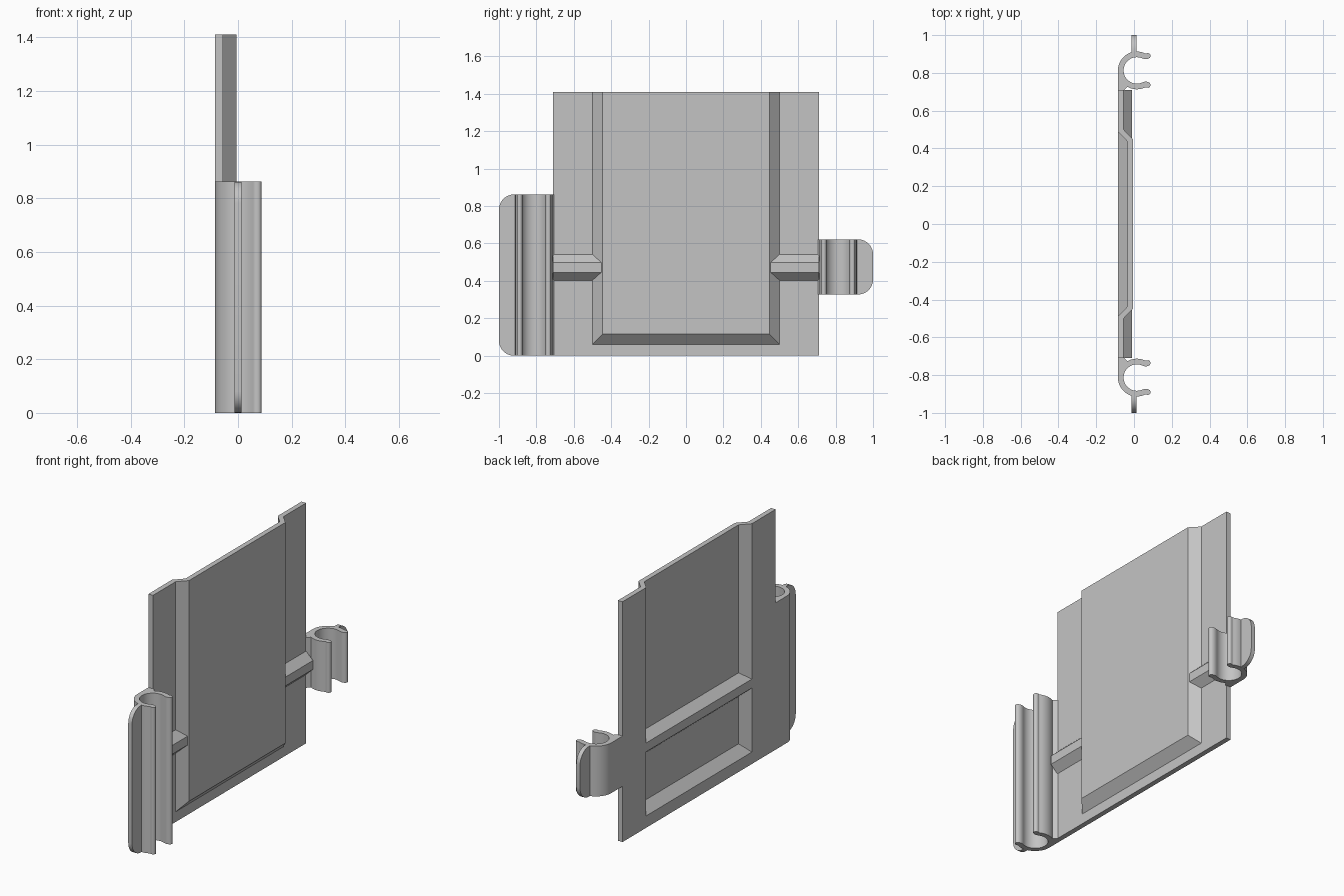
import bpy, bmesh, math
from mathutils import Vector

cube = bpy.data.objects.get("Cube")
if cube:
    bpy.data.objects.remove(cube, do_unlink=True)

grey = bpy.data.materials.new("light_grey")
grey.use_nodes = True
colour = (0.55, 0.55, 0.55, 1)
grey.diffuse_color = colour
grey.node_tree.nodes["Principled BSDF"].inputs["Base Color"].default_value = colour

T = 0.03            # sheet thickness
BACK = -0.085       # rear of the flange
FLANGE = BACK + T   # front of the flange
FACE = -0.005       # front of the raised pan
W, H = 0.71, 1.41   # half width and height of the panel


def finish(name, bm, smooth=False):
    bmesh.ops.recalc_face_normals(bm, faces=bm.faces)
    mesh = bpy.data.meshes.new(name)
    bm.to_mesh(mesh)
    bm.free()
    mesh.materials.append(grey)
    ob = bpy.data.objects.new(name, mesh)
    bpy.context.collection.objects.link(ob)
    if smooth:
        bpy.ops.object.select_all(action='DESELECT')
        ob.select_set(True)
        bpy.context.view_layer.objects.active = ob
        bpy.ops.object.shade_smooth_by_angle(angle=math.radians(35))
    return ob


def prism(name, outline, offset, smooth=False):
    """Extrude a closed outline of 3D points along an offset."""
    bm = bmesh.new()
    face = bm.faces.new([bm.verts.new(p) for p in outline])
    ext = bmesh.ops.extrude_face_region(bm, geom=[face])["geom"]
    for v in ext:
        if isinstance(v, bmesh.types.BMVert):
            v.co += Vector(offset)
    return finish(name, bm, smooth)


def trapezoid_bar(name, x_wide, x_flat, wide_ends, flat_ends):
    """Horizontal rib with sloping sides and mitred ends."""
    bm = bmesh.new()
    mid = 0.472
    rings = []
    for i in range(2):
        rings.append([bm.verts.new(p) for p in (
            (x_wide, wide_ends[i], mid - 0.072), (x_wide, wide_ends[i], mid + 0.072),
            (x_flat, flat_ends[i], mid + 0.026), (x_flat, flat_ends[i], mid - 0.026))])
    a, b = rings
    bm.faces.new(a)
    bm.faces.new(b)
    for i in range(4):
        j = (i + 1) % 4
        bm.faces.new((a[i], a[j], b[j], b[i]))
    return finish(name, bm)


# Panel: flat flange around a raised pan that is open at the top
bm = bmesh.new()
flange = [(-W, 0), (-W, H), (-0.5, H), (-0.5, 0.06),
          (0.5, 0.06), (0.5, H), (W, H), (W, 0)]
pan = [(-0.447, H), (-0.447, 0.115), (0.447, 0.115), (0.447, H)]
v = [bm.verts.new((FLANGE, y, z)) for y, z in flange]
v += [bm.verts.new((FACE, y, z)) for y, z in pan]
for loop in ((0, 7, 4, 3), (0, 3, 2, 1), (7, 6, 5, 4), (3, 9, 8, 2),
             (3, 4, 10, 9), (4, 5, 11, 10), (9, 10, 11, 8)):
    bm.faces.new([v[i] for i in loop])
ext = bmesh.ops.extrude_face_region(bm, geom=bm.faces[:])["geom"]
for p in ext:
    if isinstance(p, bmesh.types.BMVert):
        p.co.x -= T
        if abs(p.co.y) < 0.6:
            p.co.y -= math.copysign(0.01, p.co.y)
            if p.co.z < 0.5:
                p.co.z += 0.01
finish("panel", bm)

# Ribs: one across the rear recess, one on each flange
trapezoid_bar("rear_rib", FACE - T + 0.003, BACK, (-0.445, 0.445), (-0.491, 0.491))
for side, s in (("front", -1), ("back", 1)):
    trapezoid_bar(side + "_flange_rib", FLANGE - 0.003, -0.01,
                  (s * 0.495, s * W), (s * 0.448, s * W))


def clip(side, s, z0, z1):
    cx, cy, r, half = 0.015, 0.813, 0.085, 0.015
    up = (0, 0, z1 - z0)

    # Centre line of the open ring, with a small outward flare at each lip
    arc = [math.radians(65 + 230 * i / 36) for i in range(37)]
    path = [(cx + r * math.cos(a), r * math.sin(a)) for a in arc]
    lip = [(0.073, 0.077), (0.066, 0.0745), (0.059, 0.0745)]
    path = lip + path + [(x, -y) for x, y in reversed(lip)]
    pts = [Vector(p) for p in path]
    outer, inner = [], []
    for i, p in enumerate(pts):
        d = (pts[min(i + 1, len(pts) - 1)] - pts[max(i - 1, 0)]).normalized()
        n = Vector((d.y, -d.x)) * half
        outer.append(p + n)
        inner.append(p - n)

    # Rounded lip ends
    def cap(a, b, away):
        m, h = (a + b) / 2, (a - b) / 2
        return [m + h * math.cos(t) + away * half * math.sin(t)
                for t in (math.pi * k / 6 for k in range(1, 6))]
    first = (pts[0] - pts[1]).normalized()
    last = (pts[-1] - pts[-2]).normalized()
    outline = outer + cap(outer[-1], inner[-1], last) + inner[::-1]
    outline += cap(inner[0], outer[0], first)
    prism(side + "_clip_ring", [(p.x, s * (cy + p.y), z0) for p in outline], up, True)

    # Web joining the ring to the flange
    web = [(BACK, W - 0.005), (BACK, cy), (FLANGE, cy), (FLANGE, 0.77),
           (-0.035, 0.745), (-0.035, 0.725), (FLANGE, W - 0.005)]
    prism(side + "_clip_web", [(x, s * y, z0) for x, y in web], up)

    # Outer fin with rounded corners
    rad = 0.08
    fin = [(0.9, z0)]
    for zc, start in ((z0 + rad, -90), (z1 - rad, 0)):
        for k in range(9):
            a = math.radians(start + 90 * k / 8)
            fin.append((1 - rad + rad * math.cos(a), zc + rad * math.sin(a)))
    fin.append((0.9, z1))
    prism(side + "_clip_fin", [(-0.0125, s * y, z) for y, z in fin], (0.025, 0, 0), True)


# Long clip at the front, short clip at the back
clip("front", -1, 0.0, 0.862)
clip("back", 1, 0.327, 0.622)
